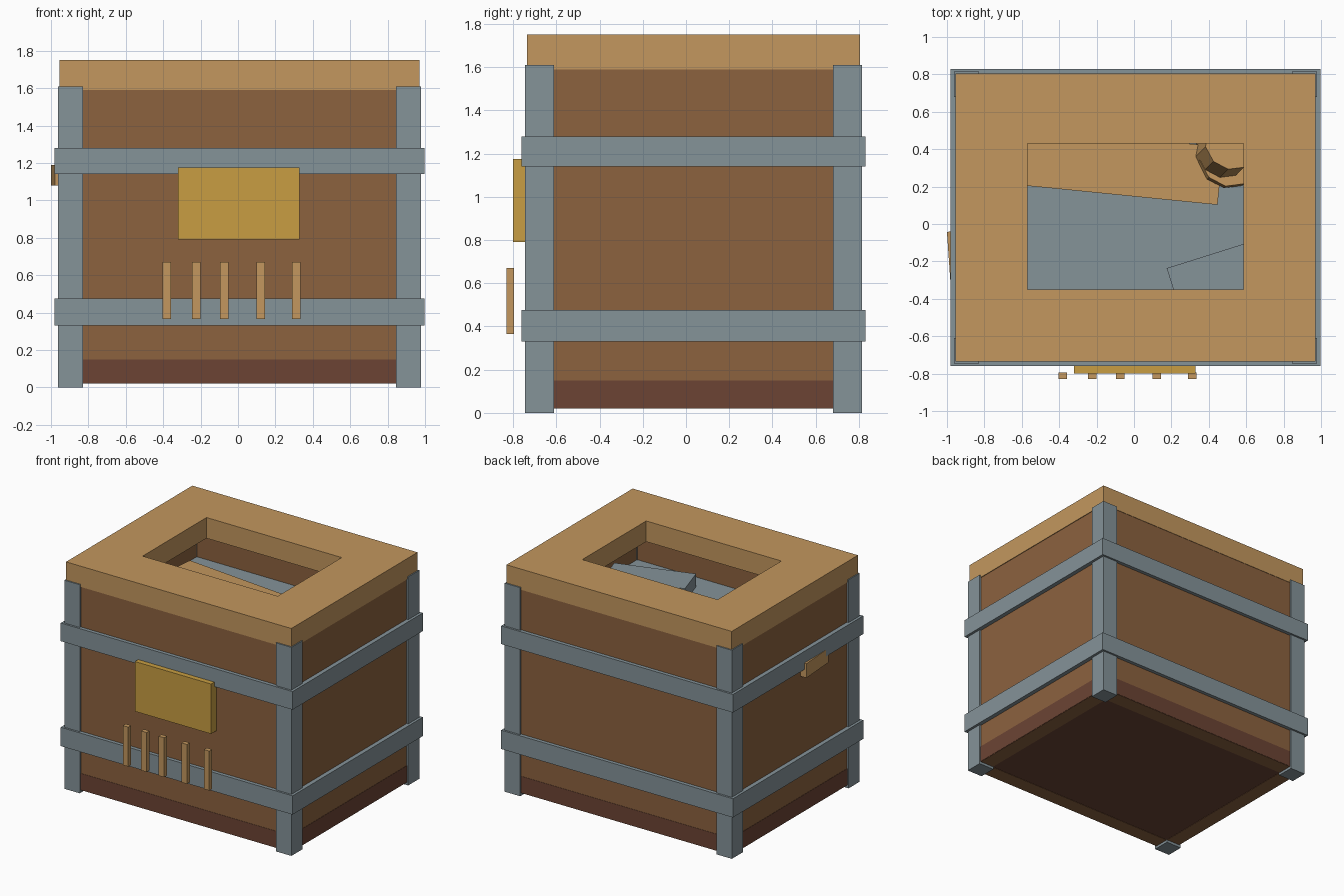
import bpy
import bmesh
from math import radians
from mathutils import Matrix, Vector

cube = bpy.data.objects.get("Cube")
if cube:
    bpy.data.objects.remove(cube, do_unlink=True)


def material(name, rgb):
    def linear(c):
        c /= 255
        return c / 12.92 if c <= 0.04045 else ((c + 0.055) / 1.055) ** 2.4
    col = [linear(c) for c in rgb] + [1.0]
    mat = bpy.data.materials.new(name)
    mat.use_nodes = True
    mat.diffuse_color = col
    mat.node_tree.nodes["Principled BSDF"].inputs["Base Color"].default_value = col
    return mat


TAN = material("pale wood", (195, 151, 94))
BROWN = material("brown wood", (140, 98, 63))
DARK = material("dark wood", (108, 68, 52))
IRON = material("grey iron", (133, 147, 153))
GOLD = material("brass", (200, 158, 66))


def finish(name, bm, mat):
    bmesh.ops.recalc_face_normals(bm, faces=bm.faces)
    mesh = bpy.data.meshes.new(name)
    bm.to_mesh(mesh)
    bm.free()
    mesh.materials.append(mat)
    ob = bpy.data.objects.new(name, mesh)
    bpy.context.collection.objects.link(ob)
    return ob


def box(name, x, y, z, mat, turn=0):
    """Box from three (low, high) spans, turned about its own vertical axis."""
    spans = (x, y, z)
    size = [hi - lo for lo, hi in spans]
    bm = bmesh.new()
    bmesh.ops.create_cube(bm, size=1, matrix=Matrix.Diagonal((*size, 1)))
    ob = finish(name, bm, mat)
    ob.location = [(lo + hi) / 2 for lo, hi in spans]
    ob.rotation_euler.z = radians(turn)
    return ob


def frame(name, outer, inner, z, mat):
    """Rectangular ring; outer and inner are (x low, x high, y low, y high)."""
    bm = bmesh.new()
    loops = []
    for x0, x1, y0, y1 in (outer, inner):
        corners = ((x0, y0), (x1, y0), (x1, y1), (x0, y1))
        loops.append([bm.verts.new((px, py, z[0])) for px, py in corners])
    out, inn = loops
    ring = [bm.faces.new((out[i], out[(i + 1) % 4], inn[(i + 1) % 4], inn[i]))
            for i in range(4)]
    new = bmesh.ops.extrude_face_region(bm, geom=ring)["geom"]
    verts = [v for v in new if isinstance(v, bmesh.types.BMVert)]
    bmesh.ops.translate(bm, verts=verts, vec=(0, 0, z[1] - z[0]))
    # Keep the lower ring closed
    if not all(f.is_valid for f in ring):
        for i in range(4):
            bm.faces.new((out[i], inn[i], inn[(i + 1) % 4], out[(i + 1) % 4]))
    return finish(name, bm, mat)


def log(name, bottom, top, radius, sides, mat):
    """Closed prism between two points."""
    a, b = Vector(bottom), Vector(top)
    axis = b - a
    bm = bmesh.new()
    bmesh.ops.create_cone(bm, cap_ends=True, segments=sides, radius1=radius,
                          radius2=radius, depth=axis.length)
    ob = finish(name, bm, mat)
    ob.location = (a + b) / 2
    ob.rotation_euler = axis.to_track_quat('Z', 'Y').to_euler()
    return ob


CX, CY = 0.008, 0.035


def around(hx, hy):
    return (CX - hx, CX + hx, CY - hy, CY + hy)


# Crate shell: walls, dark base and open lid
frame("crate_walls", around(0.957, 0.767), around(0.84, 0.65), (0.02, 1.59), BROWN)
x0, x1, y0, y1 = around(0.959, 0.769)
box("crate_base", (x0, x1), (y0, y1), (0.022, 0.15), DARK)
frame("lid_frame", around(0.962, 0.77), (-0.57, 0.585, -0.35, 0.43), (1.59, 1.75), TAN)

# Corner posts
for sx, side in ((-1, "right"), (1, "left")):
    for sy, end in ((-1, "front"), (1, "back")):
        xs = sorted((CX + sx * 0.97, CX + sx * 0.838))
        ys = sorted((CY + sy * 0.78, CY + sy * 0.645))
        box(f"{end}_{side}_post", xs, ys, (0, 1.61), IRON)

# Bands, the upper one also forming the shelf inside
x0, x1, y0, y1 = around(0.99, 0.795)
box("lower_band", (x0, x1), (y0, y1), (0.33, 0.475), IRON)
box("upper_band", (x0, x1), (y0, y1), (1.14, 1.28), IRON)

# Front plate and the row of slats below it
box("front_plate", (-0.32, 0.33), (-0.80, -0.732), (0.79, 1.175), GOLD)
for x in (-0.38, -0.223, -0.073, 0.122, 0.312):
    box("front_slat", (x - 0.023, x + 0.023), (-0.83, -0.795), (0.365, 0.67), TAN)

# Tilted handle on the right side
box("side_handle", (-0.99, -0.94), (-0.335, -0.04), (1.08, 1.19), TAN, turn=4)

# Contents on the shelf
box("loose_plank", (-0.805, 0.465), (0.165, 0.475), (1.27, 1.32), TAN, turn=-5.7)
box("metal_block", (0.20, 0.80), (-0.40, -0.14), (1.27, 1.38), IRON, turn=17.5)
log("short_log", (0.46, 0.37, 1.25), (0.52, 0.43, 1.46), 0.145, 10, TAN)
log("log_foot", (0.50, 0.35, 1.27), (0.51, 0.36, 1.31), 0.165, 10, TAN)
